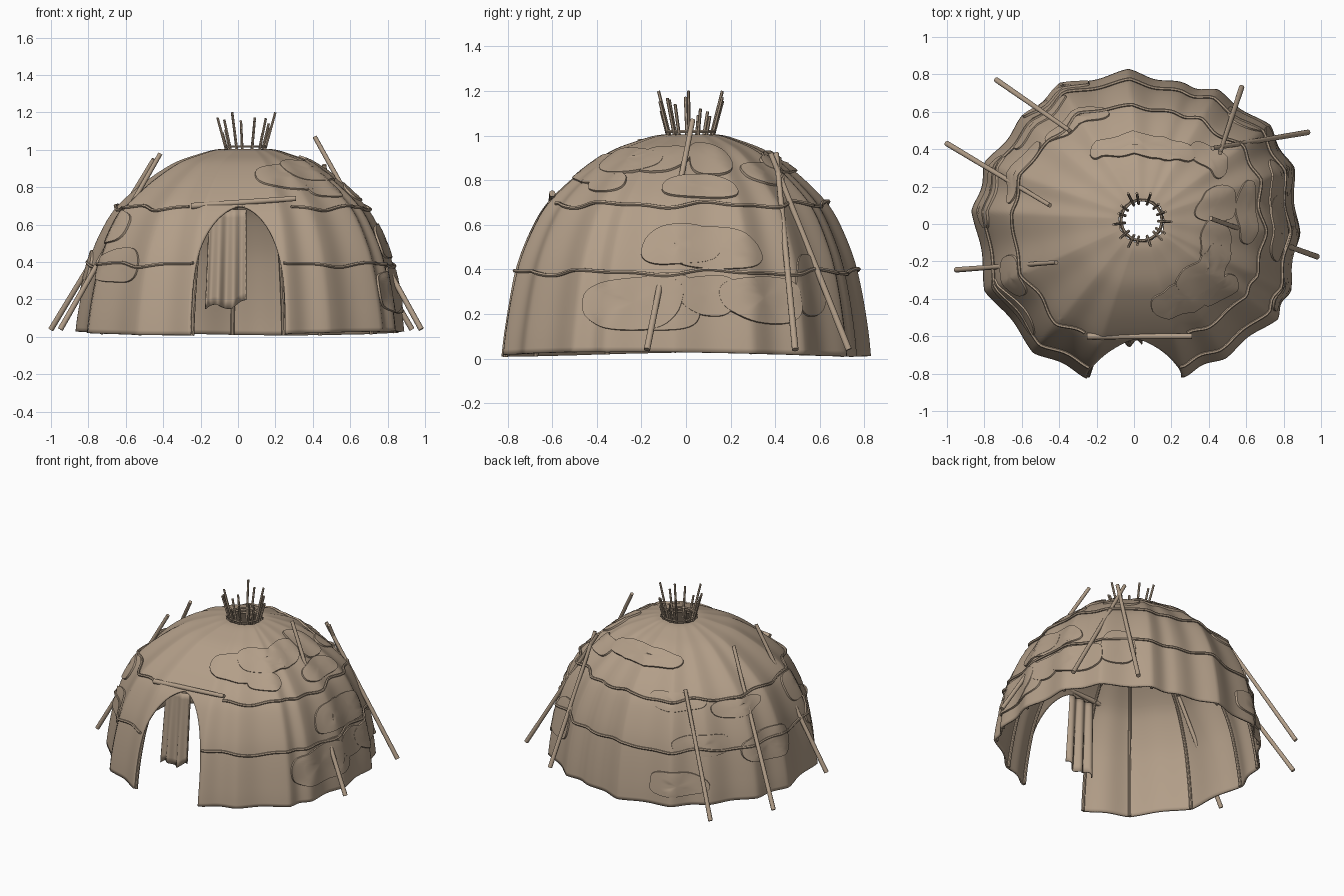
import bpy, bmesh, math, random
from mathutils import Vector

random.seed(4)
if "Cube" in bpy.data.objects:
    bpy.data.objects.remove(bpy.data.objects["Cube"], do_unlink=True)

bark = bpy.data.materials.new("tan_bark")
bark.use_nodes = True
bark.diffuse_color = (0.45, 0.345, 0.25, 1)
bark.node_tree.nodes["Principled BSDF"].inputs["Base Color"].default_value = bark.diffuse_color


def finish(bm, name, angle=40):
    mesh = bpy.data.meshes.new(name)
    bmesh.ops.recalc_face_normals(bm, faces=bm.faces[:])
    bm.to_mesh(mesh)
    bm.free()
    mesh.materials.append(bark)
    ob = bpy.data.objects.new(name, mesh)
    bpy.context.collection.objects.link(ob)
    bpy.ops.object.select_all(action="DESELECT")
    bpy.context.view_layer.objects.active = ob
    ob.select_set(True)
    bpy.ops.object.shade_smooth_by_angle(angle=math.radians(angle))
    return ob


def tube(bm, pts, r0, r1=None, sides=8):
    """Round pole through the points, tapering from r0 to r1."""
    r1 = r0 if r1 is None else r1
    rings = []
    for i, p in enumerate(pts):
        t = (pts[min(i + 1, len(pts) - 1)] - pts[max(i - 1, 0)]).normalized()
        a = t.cross(Vector((0, 0, 1)) if abs(t.z) < 0.8 else Vector((0.6, 0.8, 0))).normalized()
        b = t.cross(a)
        if rings and a.dot(last) < 0:
            a, b = -a, -b
        last = a
        r = r0 + (r1 - r0) * i / (len(pts) - 1)
        rings.append([bm.verts.new(p + r * (math.cos(k * math.tau / sides) * a + math.sin(k * math.tau / sides) * b))
                      for k in range(sides)])
    for lo, hi in zip(rings, rings[1:]):
        for k in range(sides):
            bm.faces.new((lo[k], lo[k - 1], hi[k - 1], hi[k]))
    bm.faces.new(rings[0])
    bm.faces.new(rings[-1])


# Dome surface: ground outline corners (one per rib) and a height / scale profile
corners = [(0.89, -0.05), (0.86, 0.3), (0.73, 0.53), (0.45, 0.72), (0.25, 0.76), (-0.03, 0.83),
           (-0.4, 0.75), (-0.6, 0.58), (-0.8, 0.33), (-0.87, 0.07), (-0.8, -0.36), (-0.54, -0.69),
           (-0.25, -0.83), (0.27, -0.82), (0.49, -0.72), (0.77, -0.51), (0.84, -0.36)]
profile = [(0.02, 1), (0.13, 0.985), (0.3, 0.95), (0.45, 0.905), (0.6, 0.83), (0.7, 0.755), (0.8, 0.635),
           (0.88, 0.515), (0.94, 0.4), (0.98, 0.27), (1.0, 0.19), (1.005, 0.14)]
ribs = sorted((math.atan2(y, x) % math.tau, math.hypot(x, y)) for x, y in corners)
DOOR = math.radians(270)


def outline(theta, s):
    theta %= math.tau
    n = len(ribs)
    for i in range(n):
        a0, r0 = ribs[i - 1]
        a1, r1 = ribs[i]
        span, off = (a1 - a0) % math.tau, (theta - a0) % math.tau
        if off <= span:
            f = off / span
            chord = r0 * r1 * math.sin(span) / (r0 * math.sin(off) + r1 * math.sin(span - off))
            sag = 0 if span > 0.55 else 0.02 * math.sin(math.pi * f) ** 2
            return chord - sag
    return ribs[0][1]


def prof(u):
    u = min(max(u, 0), 1) * (len(profile) - 1)
    i = min(int(u), len(profile) - 2)
    f = u - i
    p = [Vector(profile[min(max(i + k, 0), len(profile) - 1)]) for k in (-1, 0, 1, 2)]
    return 0.5 * (2 * p[1] + (p[2] - p[0]) * f + (2 * p[0] - 5 * p[1] + 4 * p[2] - p[3]) * f * f
                  + (3 * p[1] - p[0] - 3 * p[2] + p[3]) * f ** 3)


def u_at(z):
    lo, hi = 0.0, 1.0
    for _ in range(25):
        mid = (lo + hi) / 2
        lo, hi = (mid, hi) if prof(mid).x < z else (lo, mid)
    return lo


def surf(theta, u, off=0.0):
    z, s = prof(u)
    d = prof(u + 0.01) - prof(u - 0.01)
    n = Vector((d.x, -d.y * 0.86)).normalized()
    r = outline(theta, s) * s + off * n.x
    hem = 0.012 * math.sin(2 * theta - 0.9 + math.pi) * max(0, 1 - z / 0.2)
    return Vector((r * math.cos(theta) + 0.045 * (1 - s), r * math.sin(theta) + 0.022 * (1 - s), z + off * n.y + hem))


def door_half_angle(u):
    z, s = prof(u)
    w = 0.255 * max(0, 1 - (z / 0.7) ** 3) ** 0.6
    return math.atan2(w, 0.83 * s)


# Bark dome with the arched doorway left open
bm = bmesh.new()
cols, door_top = 306, u_at(0.7)
levels = [door_top * math.sin(math.pi / 2 * i / 26) for i in range(26)] + \
         [door_top + (1 - door_top) * i / 26 for i in range(27)]
grid = []
for u in levels:
    h = door_half_angle(u)
    grid.append([bm.verts.new(surf(DOOR + h + (math.tau - 2 * h) * j / cols, u)) for j in range(cols + 1)])
for lo, hi in zip(grid, grid[1:]):
    for j in range(cols):
        bm.faces.new((lo[j], lo[j + 1], hi[j + 1], hi[j]))
bmesh.ops.remove_doubles(bm, verts=bm.verts[:], dist=0.0003)
dome = finish(bm, "bark_dome", 50)
shell = dome.modifiers.new("thickness", "SOLIDIFY")
shell.thickness = 0.012
shell.offset = -1

# Bent rib poles under the bark
bm = bmesh.new()
for a, _ in ribs:
    tube(bm, [surf(a, 0.97 * i / 30, -0.02) for i in range(31)], 0.011, 0.008)
finish(bm, "inner_ribs")

# Wavy lashing hoops around the outside, open at the door
bm = bmesh.new()
for z, gap in ((0.385, 17.5), (0.685, 25)):
    g = math.radians(gap)
    pts = []
    for i in range(181):
        t = DOOR + g + (math.tau - 2 * g) * i / 180
        pts.append(surf(t, u_at(z + 0.01 * math.sin(9 * t) + 0.005 * math.sin(17 * t)), 0.009))
    tube(bm, pts, 0.009, sides=6)
finish(bm, "lashing_hoops")

# Long poles leaning on the outside: foot and tip
leaning = [((-0.735, 0.77, 0.02), (-0.345, 0.5, 0.76)), ((-1.0, 0.43, 0.04), (-0.45, 0.1, 0.95)),
           ((-0.95, -0.245, 0.04), (-0.415, -0.205, 0.98)), ((0.575, 0.73, 0.04), (0.46, 0.38, 0.92)),
           ((0.93, 0.49, 0.04), (0.42, 0.405, 0.92)), ((0.98, -0.175, 0.04), (0.41, 0.03, 1.07))]
bm = bmesh.new()
for foot, tip in leaning:
    tube(bm, [Vector(foot), Vector(tip)], 0.015, 0.012, 10)
finish(bm, "leaning_poles")

# Stick ends fanning out of the smoke hole
bm = bmesh.new()
for i in range(15):
    a = math.tau * (i + random.uniform(-0.25, 0.25)) / 15
    d = Vector((math.cos(a), math.sin(a), 0))
    c = Vector((0.04, 0.02, 0))
    top = 1.2 if i % 5 == 0 else random.uniform(1.08, 1.18)
    r = 0.1 + 0.3 * (top - 1.0)
    tube(bm, [c + 0.09 * d + Vector((0, 0, 0.95)), c + r * d + Vector((0, 0, top))], 0.008, 0.007, 6)
finish(bm, "smoke_hole_sticks")

# Rings that bind the smoke hole
for k, (z, r) in enumerate(((0.985, 0.112), (1.018, 0.108))):
    bpy.ops.mesh.primitive_torus_add(major_segments=40, minor_segments=6, major_radius=r, minor_radius=0.007,
                                     location=(0.04, 0.02, z))
    ring = bpy.context.object
    ring.name = "smoke_hole_ring_%d" % (k + 1)
    ring.data.materials.append(bark)
    bpy.ops.object.shade_smooth_by_angle()

# Bar over the door
bm = bmesh.new()
tube(bm, [Vector((-0.25, -0.6, 0.7)), Vector((0.31, -0.6, 0.74))], 0.017, 0.014, 10)
finish(bm, "door_bar")

# Hanging door flap with soft folds and a ragged hem
bm = bmesh.new()
rows = []
for i in range(13):
    v = i / 12
    row = []
    for j in range(29):
        f = j / 28
        low = 0.15 + 0.03 * f + 0.018 * math.sin(8 * f)
        row.append(bm.verts.new((-0.17 + 0.21 * f + 0.02 * v * (1 - f),
                                 -0.605 - 0.035 * (1 - v) + 0.018 * math.sin(16 * f) * (1 - 0.6 * v),
                                 low + (0.68 - low) * v)))
    rows.append(row)
for lo, hi in zip(rows, rows[1:]):
    for j in range(28):
        bm.faces.new((lo[j], lo[j + 1], hi[j + 1], hi[j]))
flap = finish(bm, "door_flap", 60)
flap.modifiers.new("thickness", "SOLIDIFY").thickness = 0.008

# Bark repair sheets: angle, height, half width, half length up the slope
sheets = [(10, 0.49, 0.21, 0.1), (-2, 0.51, 0.17, 0.11), (-16, 0.25, 0.22, 0.14), (-7, 0.25, 0.18, 0.14),
          (7, 0.29, 0.12, 0.1), (24, 0.27, 0.2, 0.11), (43, 0.33, 0.12, 0.13), (5, 0.77, 0.16, 0.08),
          (-38, 0.89, 0.17, 0.1), (-57, 0.86, 0.18, 0.12), (-15, 0.9, 0.12, 0.1), (12, 0.9, 0.1, 0.12),
          (-40, 0.8, 0.11, 0.08), (42, 0.83, 0.12, 0.08), (86, 0.88, 0.27, 0.08), (215, 0.38, 0.17, 0.1),
          (203, 0.6, 0.11, 0.11), (121, 0.16, 0.22, 0.08), (134, 0.42, 0.2, 0.07), (155, 0.63, 0.18, 0.06),
          (168, 0.36, 0.19, 0.11), (120, 0.68, 0.2, 0.06)]
bm = bmesh.new()
for k, (deg, z, w, h) in enumerate(sheets):
    u0, a0 = u_at(z), math.radians(deg)
    mid = surf(a0, u0)
    slope = (surf(a0, u0 + 0.01) - surf(a0, u0 - 0.01)).length / 0.02
    radius = max(math.hypot(mid.x, mid.y), 0.3)
    p1, p2 = random.uniform(0, 6), random.uniform(0, 6)
    lift = 0.009 + 0.0015 * (k % 3)
    hub = bm.verts.new(surf(a0, u0, lift))
    rings = []
    for size, off in ((0.3, lift), (0.6, lift), (0.85, lift), (0.98, lift), (1.0, -0.006)):
        ring = []
        for j in range(40):
            t = math.tau * j / 40
            q = size * (1 + 0.07 * math.sin(2 * t + p1) + 0.06 * math.sin(3 * t + p2))
            c, s = (math.copysign(abs(e) ** 0.8, e) for e in (math.cos(t), math.sin(t)))
            ring.append(bm.verts.new(surf(a0 + q * w * c / radius, u0 + q * h * s / slope, off)))
        rings.append(ring)
    for j in range(40):
        bm.faces.new((hub, rings[0][j - 1], rings[0][j]))
        for lo, hi in zip(rings, rings[1:]):
            bm.faces.new((lo[j - 1], hi[j - 1], hi[j], lo[j]))
finish(bm, "bark_sheets", 40)
